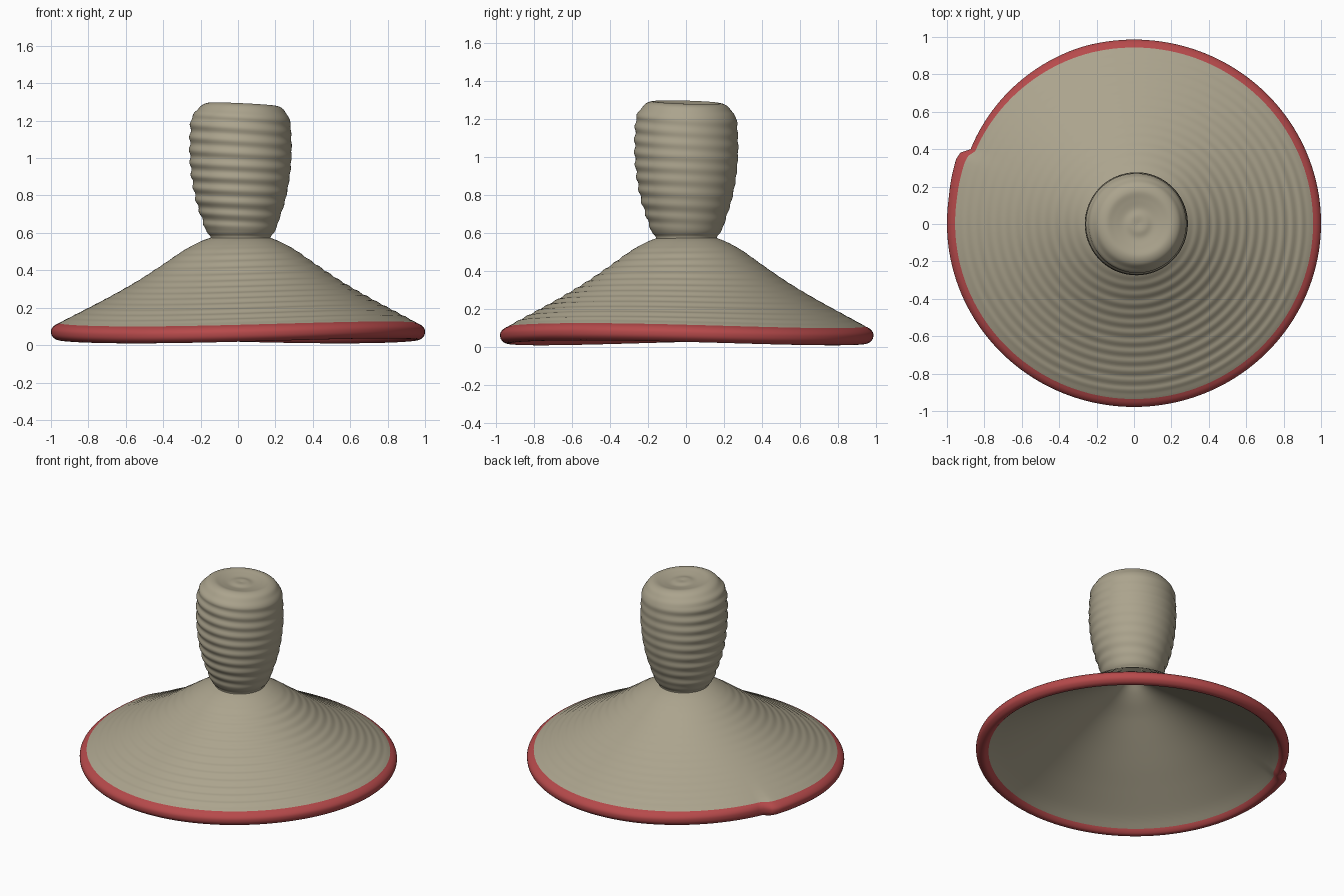
import bpy, bmesh, math

if "Cube" in bpy.data.objects:
    bpy.data.objects.remove(bpy.data.objects["Cube"])

SEG = 160


def material(name, rgb):
    m = bpy.data.materials.new(name)
    m.diffuse_color = (*rgb, 1)
    m.use_nodes = True
    m.node_tree.nodes["Principled BSDF"].inputs["Base Color"].default_value = m.diffuse_color
    return m


clay = material("beige clay", (0.41, 0.37, 0.268))
red = material("red rim", (0.47, 0.068, 0.07))


def resample(pts, step):
    """Smooth Catmull-Rom resampling of a profile."""
    out = []
    for i in range(len(pts) - 1):
        p0, p1 = pts[max(i - 1, 0)], pts[i]
        p2, p3 = pts[i + 1], pts[min(i + 2, len(pts) - 1)]
        n = max(1, math.ceil(math.dist(p1, p2) / step))
        for k in range(n):
            t = k / n
            out.append(tuple(0.5 * (2 * b + (c - a) * t + (2 * a - 5 * b + 4 * c - d) * t * t
                                    + (3 * b - a - 3 * c + d) * t ** 3)
                             for a, b, c, d in zip(p0, p1, p2, p3)))
    return out + [pts[-1]]


def lathe(name, profile, mat, warp):
    """Spin a profile about z, outside on the left of travel; warp maps (r, z, angle)."""
    bm = bmesh.new()
    rings = []
    for r, z in profile:
        if r < 1e-4:
            rings.append([bm.verts.new(warp(0, z, 0))])
        else:
            rings.append([bm.verts.new(warp(r, z, math.tau * i / SEG)) for i in range(SEG)])
    for a, b in zip(rings, rings[1:]):
        for i in range(SEG):
            j = (i + 1) % SEG
            quad = [a[i % len(a)], b[i % len(b)], b[j % len(b)], a[j % len(a)]]
            bm.faces.new(list(dict.fromkeys(quad))).smooth = True
    me = bpy.data.meshes.new(name)
    bm.to_mesh(me)
    bm.free()
    me.materials.append(mat)
    ob = bpy.data.objects.new(name, me)
    bpy.context.collection.objects.link(ob)
    return ob


def lid_warp(r, z, a):
    # handmade unevenness: saddle-shaped rim and a notch in the back left edge
    deg = math.degrees(a)
    edge = max(0.0, (r - 0.25) / 0.75)
    s = 0.0
    if 105 < deg < 155.5:
        s = -0.038 * ((deg - 105) / 50.5) ** 1.2
    elif 155.5 <= deg < 158:
        s = -0.038 + 0.053 * (deg - 155.5) / 2.5
    elif 158 <= deg < 172:
        s = 0.015 * (172 - deg) / 14
    rr = r * (1 + s * max(0.0, (r - 0.5) * 2) ** 6)
    z -= edge * 0.014 * math.cos(2 * (a - math.radians(55)))
    return (rr * math.cos(a) + 0.014 * (1 - r), rr * math.sin(a) * 0.982 + 0.004, z)


def ripple_warp(r, z, a):
    # throwing rings, strongest toward the front right
    k = 0.25 + 0.75 * (0.5 + 0.5 * math.cos(a + math.radians(50)))
    fade = max(0.0, min(1.0, (r - 0.25) / 0.1, (0.95 - r) / 0.05))
    return lid_warp(r, z + 0.0028 * k * fade * math.sin(math.tau * r / 0.052 + a), a)


def knob_warp(r, z, a):
    # ribs strongest on the front left, slight tilt and shift of the top
    k = 0.65 - 0.35 * math.cos(a - math.radians(40))
    fade = max(0.0, min(1.0, (z - 0.6) / 0.06, (1.25 - z) / 0.05))
    rr = r + 0.005 * k * fade * math.sin(math.tau * z / 0.066 + a)
    x, y = rr * math.cos(a), rr * math.sin(a)
    tilt = max(0.0, (z - 0.9) / 0.4)
    top = max(0.0, (z - 1.2) / 0.09)
    return (x + 0.014 + 0.012 * top, y + 0.002, z - tilt * (0.05 * x + 0.03 * y))


# Cone: outer surface
outer = resample([(0.12, 0.585), (0.165, 0.572), (0.22, 0.550), (0.30, 0.506), (0.42, 0.423),
                  (0.55, 0.337), (0.70, 0.25), (0.85, 0.170), (0.93, 0.128), (0.957, 0.113)], 0.009)
lathe("lid_cone", outer, clay, ripple_warp)

# Rim: rounded red lip
rim = resample([(0.957, 0.113), (0.980, 0.101), (0.996, 0.084), (1.0, 0.066), (0.995, 0.045),
                (0.975, 0.027), (0.95, 0.023), (0.932, 0.034), (0.920, 0.048)], 0.008)
lathe("lid_rim", rim, red, lid_warp)

# Hollow underside, steepening to a narrow peak
under = resample([(0.920, 0.048), (0.85, 0.097), (0.70, 0.184), (0.55, 0.27), (0.40, 0.36),
                  (0.25, 0.452), (0.15, 0.51), (0.09, 0.55), (0.04, 0.59), (0.0, 0.605)], 0.02)
lathe("lid_underside", under, clay, lid_warp)

# Knob: flared grip with a shallow dished top
knob = resample([(0.0, 1.275), (0.04, 1.278), (0.08, 1.272), (0.13, 1.28), (0.175, 1.288),
                 (0.212, 1.276), (0.236, 1.25), (0.262, 1.21), (0.27, 1.13), (0.272, 1.02),
                 (0.262, 0.90), (0.24, 0.78), (0.212, 0.69), (0.192, 0.63), (0.178, 0.60),
                 (0.162, 0.582), (0.16, 0.56)], 0.01)
lathe("lid_knob", knob, clay, knob_warp)
